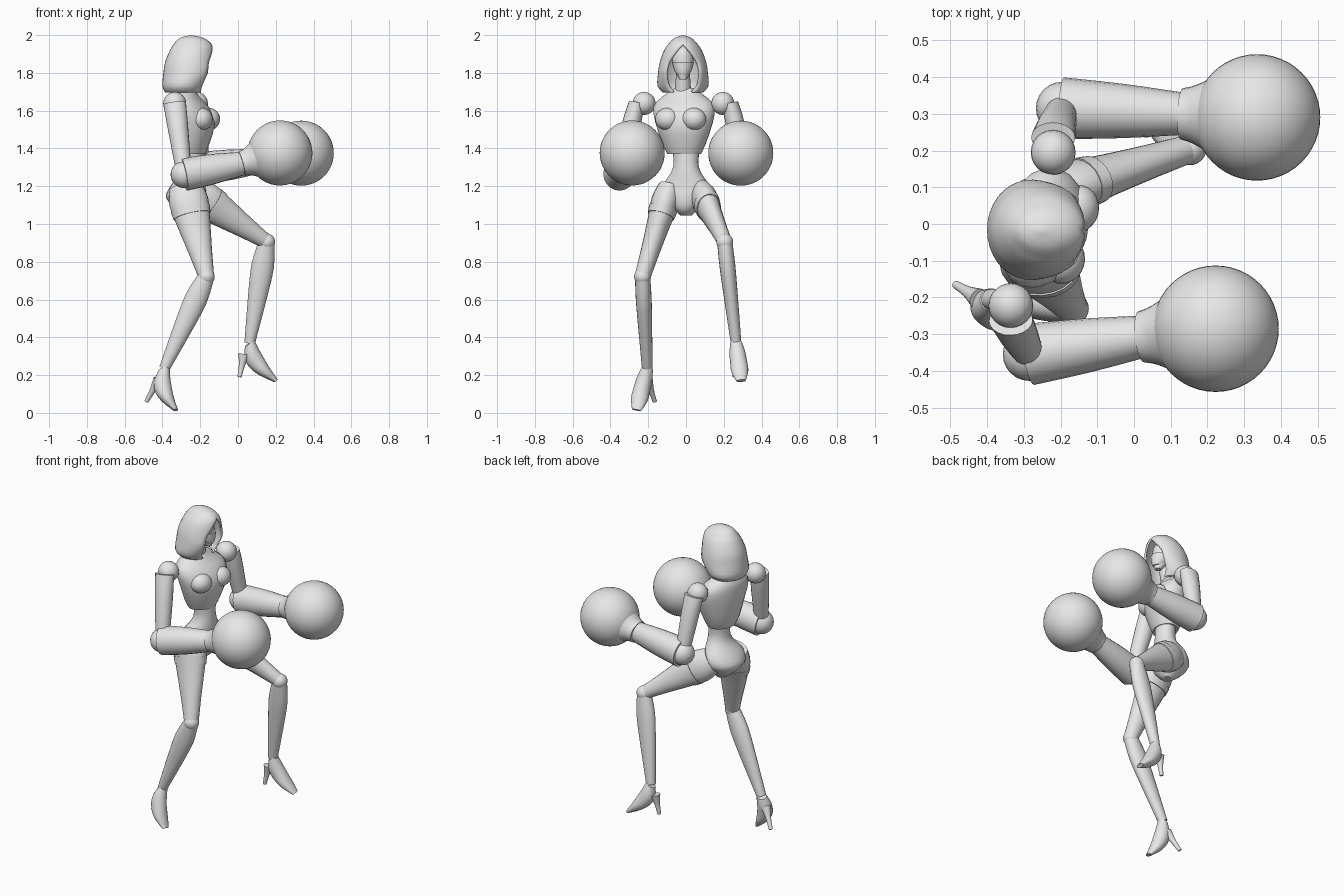
import bpy, bmesh, math
from mathutils import Vector

cube = bpy.data.objects.get("Cube")
if cube:
    bpy.data.objects.remove(cube, do_unlink=True)

GREY = (0.8, 0.8, 0.8, 1)
grey = bpy.data.materials.new("plain_grey")
grey.use_nodes = True
grey.diffuse_color = GREY
grey.node_tree.nodes["Principled BSDF"].inputs["Base Color"].default_value = GREY

AHEAD, UP, SLANTED = Vector((1, 0, 0)), Vector((0, 0, 1)), Vector((1, 0, 1))
parts = []


def finish(name, bm):
    bmesh.ops.recalc_face_normals(bm, faces=bm.faces)
    mesh = bpy.data.meshes.new(name)
    bm.to_mesh(mesh)
    bm.free()
    mesh.materials.append(grey)
    part = bpy.data.objects.new(name, mesh)
    bpy.context.collection.objects.link(part)
    parts.append(part)
    return part


def spline(rings, steps):
    """Fill in rings between the given ones along a smooth curve."""
    last = len(rings) - 1
    filled = []
    for i in range(last):
        near = (rings[max(i - 1, 0)], rings[i], rings[i + 1], rings[min(i + 2, last)])
        for k in range(steps):
            t = k / steps
            filled.append([q + t / 2 * (r - p + t * (2 * p - 5 * q + 4 * r - s + t * (3 * (q - r) + s - p)))
                           for p, q, r, s in zip(*near)])
    return filled + [rings[-1]]


def loft(name, rings, axis, forward, steps=3, sides=20, caps=True):
    """Skin rings of centre x, y, z, depth, width and front opening angle."""
    depth_way = (forward - axis * forward.dot(axis)).normalized()
    width_way = axis.cross(depth_way)
    bm = bmesh.new()
    rows = []
    for x, y, z, depth, width, gap in spline(rings, steps):
        gap = max(gap, 0)
        row = []
        for k in range(sides + 1):
            a = gap + 2 * (math.pi - gap) * k / sides
            offset = depth_way * depth * math.cos(a) + width_way * width * math.sin(a)
            row.append(bm.verts.new(Vector((x, y, z)) + offset))
        rows.append(row)
    for low, high in zip(rows, rows[1:]):
        for k in range(sides):
            bm.faces.new((low[k], low[k + 1], high[k + 1], high[k]))
    if caps:
        bm.faces.new(rows[0][:-1])
        bm.faces.new(rows[-1][:-1])
    bmesh.ops.remove_doubles(bm, verts=bm.verts, dist=0.0005)
    return finish(name, bm)


def upright(name, profile, y, forward=AHEAD, **options):
    """Stack level rings given as x, z, depth, width."""
    rings = [(x, y, z, depth, width, 0) for x, z, depth, width in profile]
    return loft(name, rings, UP, forward, **options)


def limb(name, start, end, profile, forward=AHEAD, size=1, bow=0):
    """Run a profile of position, depth, width from one joint to another."""
    rings = []
    for t, depth, width in profile:
        centre = start.lerp(end, t) - AHEAD * 4 * t * (1 - t) * bow
        rings.append((*centre, depth * size, width * size, 0))
    return loft(name, rings, (end - start).normalized(), forward)


def ball(name, centre, radius, detail=24):
    bm = bmesh.new()
    bmesh.ops.create_uvsphere(bm, u_segments=detail, v_segments=detail // 2, radius=radius)
    part = finish(name, bm)
    part.location = centre
    return part


# Torso, turned a little to one side
TURN = -0.27
facing = Vector((math.cos(TURN), math.sin(TURN), 0))
across = UP.cross(facing)
upright("chest", [(-.245, 1.37, .07, .09), (-.245, 1.42, .09, .115), (-.24, 1.535, .115, .155),
                  (-.26, 1.62, .1, .168), (-.28, 1.67, .075, .125), (-.28, 1.72, .045, .05)],
        -.01, facing, steps=2)
for tag, side in (("front", -1), ("back", 1)):
    breast = ball(tag + "_breast", Vector((-.24, -.01, 1.555)) + facing * .068 + across * side * .072, .06)
    breast.scale.y = 1.1
    breast.rotation_euler.z = TURN
upright("waist_and_pelvis", [(-.25, 1.045, .03, .03), (-.255, 1.08, .075, .065), (-.275, 1.14, .105, .125),
                             (-.265, 1.2, .09, .13), (-.24, 1.27, .066, .082), (-.235, 1.33, .058, .066),
                             (-.24, 1.42, .06, .08)], 0, facing)

# Head
HEAD_Y = -.016
upright("neck", [(-.275, 1.68, .045, .045), (-.25, 1.8, .038, .036)], HEAD_Y)
upright("face", [(-.195, 1.765, .018, .018), (-.21, 1.8, .04, .038), (-.225, 1.86, .058, .056),
                 (-.225, 1.91, .052, .045), (-.22, 1.945, .02, .015)], HEAD_Y)
upright("face_mask", [(-.19, 1.785, .025, .025), (-.208, 1.81, .05, .045), (-.216, 1.855, .06, .058)], HEAD_Y)

# Hood: a shell of level rings, each with its own opening angle
hood_profile = [(-.285, 1.695, .1, .105), (-.285, 1.73, .115, .135), (-.26, 1.8, .135, .132),
                (-.255, 1.86, .13, .122), (-.245, 1.92, .115, .1), (-.24, 1.955, .098, .075),
                (-.245, 1.985, .062, .045), (-.25, 2, 0, 0)]
openings = (.5, .6, .75, .66, .3, 0, 0, 0)
hood = loft("hood", [(x, HEAD_Y, z, depth, width, gap)
                     for (x, z, depth, width), gap in zip(hood_profile, openings)],
            UP, AHEAD, sides=28, caps=False)
shell = hood.modifiers.new("thickness", "SOLIDIFY")
shell.thickness, shell.offset = .012, -1

# Arm shapes, shared by both sides
UPPER_ARM = [(0, .06, .042), (.35, .054, .05), (1, .04, .04)]
FOREARM = [(0, .087, .084), (.5, .08, .074), (1, .062, .058)]
CUFF = [(0, .066, .07), (.17, .074, .08), (.47, .112, .112)]


def arm(tag, side, *joints):
    shoulder, elbow, wrist, glove = map(Vector, joints)
    ball(tag + "_shoulder", shoulder, .061)
    limb(tag + "_upper_arm", shoulder + Vector((0, side * .04, 0)), elbow, UPPER_ARM)
    ball(tag + "_elbow", elbow, .072)
    limb(tag + "_forearm", elbow, wrist, FOREARM, UP)
    limb(tag + "_glove_cuff", wrist, glove, CUFF, UP)
    ball(tag + "_glove", glove, .172, 48)


arm("front", -1, (-.335, -.222, 1.638), (-.285, -.355, 1.262), (.02, -.307, 1.32), (.222, -.285, 1.376))
arm("back", 1, (-.22, .195, 1.638), (-.195, .315, 1.295), (.13, .3, 1.335), (.335, .29, 1.375))

# Leg shapes, shared by both sides
THIGH = [(0, .085, .06), (.17, .105, .075), (.42, .088, .062), (.73, .062, .05), (1, .042, .042)]
BAND = [(.25, .105, .077), (.33, .1, .072)]
SHIN = [(0, .043, .04), (.24, .06, .042), (.55, .05, .037), (1, .028, .028)]
SHOE = [(0, .03, .031), (.25, .044, .042), (.5, .046, .045), (.75, .034, .045), (1, .012, .025)]
HEEL = [(0, .03, .03), (.5, .016, .016), (1, .011, .011)]


def leg(tag, forward, size, *joints):
    hip, knee, ankle, toe, heel = map(Vector, joints)
    limb(tag + "_thigh", hip, knee, THIGH, forward, size)
    limb(tag + "_thigh_band", hip, knee, BAND, forward, size)
    ball(tag + "_knee", knee, .045)
    limb(tag + "_shin", knee, ankle, SHIN)
    limb(tag + "_shoe", ankle, toe, SHOE, SLANTED, bow=.035)
    limb(tag + "_heel", ankle - Vector((.03, 0, .06)), heel, HEEL)


leg("front", AHEAD, 1, (-.28, -.085, 1.2), (-.168, -.23, .722), (-.39, -.205, .235),
    (-.33, -.262, .015), (-.485, -.165, .06))
leg("back", SLANTED, .92, (-.24, .08, 1.17), (.152, .205, .905), (.062, .265, .37),
    (.2, .292, .17), (.008, .258, .19))

# Smooth shading with sharp edges kept
bpy.ops.object.select_all(action="DESELECT")
for part in parts:
    part.select_set(True)
bpy.context.view_layer.objects.active = parts[0]
bpy.ops.object.shade_smooth_by_angle(angle=math.radians(40))
